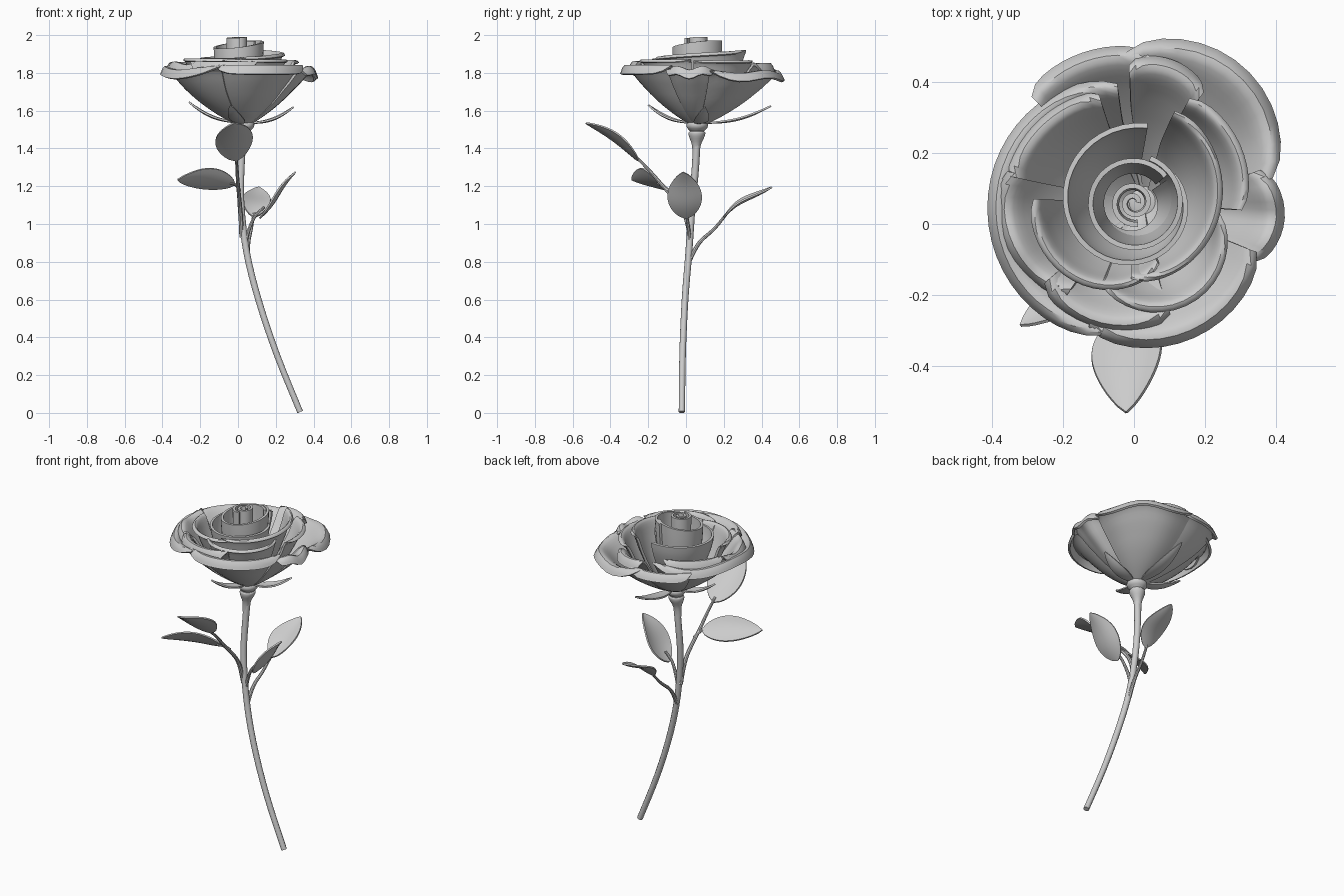
import bpy, bmesh, math
from mathutils import Vector

if "Cube" in bpy.data.objects:
    bpy.data.objects.remove(bpy.data.objects["Cube"])

clay = bpy.data.materials.new("light_grey")
clay.use_nodes = True
GREY = (0.6, 0.6, 0.6, 1)
clay.diffuse_color = GREY
clay.node_tree.nodes["Principled BSDF"].inputs["Base Color"].default_value = GREY

BASE = Vector((0.03, 0.06, 1.53))    # where the petals meet the stem
HEART = Vector((0.0, 0.06, 1.53))    # middle of the open bloom


def finish(ob, thickness=0.0, angle=40):
    """Colour, thicken and smooth one part."""
    ob.data.materials.append(clay)
    bpy.ops.object.select_all(action='DESELECT')
    ob.select_set(True)
    bpy.context.view_layer.objects.active = ob
    if thickness:
        mod = ob.modifiers.new("thickness", 'SOLIDIFY')
        mod.thickness = thickness
        mod.offset = 0
        bpy.ops.object.modifier_apply(modifier=mod.name)
    bpy.ops.object.shade_smooth_by_angle(angle=math.radians(angle))
    return ob


def sheet(name, nu, nv, point, thickness):
    """Curved sheet from point(u, v), with u and v running 0 to 1."""
    bm = bmesh.new()
    rows = [[bm.verts.new(point(i / nu, j / nv)) for j in range(nv + 1)]
            for i in range(nu + 1)]
    for i in range(nu):
        for j in range(nv):
            bm.faces.new((rows[i][j], rows[i + 1][j], rows[i + 1][j + 1], rows[i][j + 1]))
    bmesh.ops.remove_doubles(bm, verts=bm.verts, dist=0.0004)
    bmesh.ops.recalc_face_normals(bm, faces=bm.faces)
    me = bpy.data.meshes.new(name)
    bm.to_mesh(me)
    bm.free()
    ob = bpy.data.objects.new(name, me)
    bpy.context.collection.objects.link(ob)
    return finish(ob, thickness)


def sample(pts, t):
    """Smooth interpolation along a list of points."""
    n = len(pts) - 1
    i = min(int(t * n), n - 1)
    f = t * n - i
    p = [Vector(pts[max(0, min(n, k))]) for k in (i - 1, i, i + 1, i + 2)]
    return 0.5 * (2 * p[1] + (p[2] - p[0]) * f + (2 * p[0] - 5 * p[1] + 4 * p[2] - p[3]) * f ** 2
                  + (3 * p[1] - p[0] - 3 * p[2] + p[3]) * f ** 3)


def tube(name, pts, radii, sides=12, steps=24):
    """Capped round tube through points, with the radius eased along its length."""
    cu = bpy.data.curves.new(name, 'CURVE')
    cu.dimensions = '3D'
    cu.bevel_depth = 1
    cu.bevel_resolution = sides // 4
    cu.use_fill_caps = True
    sp = cu.splines.new('POLY')
    sp.points.add(steps)
    for k, p in enumerate(sp.points):
        t = k / steps
        p.co = (*sample(pts, t), 1)
        p.radius = radii[0] + (radii[1] - radii[0]) * t
    ob = bpy.data.objects.new(name, cu)
    bpy.context.collection.objects.link(ob)
    bpy.ops.object.select_all(action='DESELECT')
    ob.select_set(True)
    bpy.context.view_layer.objects.active = ob
    bpy.ops.object.convert(target='MESH')
    return finish(bpy.context.object)


# Petal profiles as (radius, height) fractions from base to rolled lip
OPEN = [(.08, 0), (.3, .19), (.53, .44), (.74, .73), (.87, .94), (.95, 1), (1, .86)]
CUP = [(.12, .02), (.42, .19), (.66, .45), (.83, .74), (.92, .94), (.97, 1), (1, .97)]


def petal(name, profile, start, end, r0, r1, top, bulge=0.0, wave=0.0, rise=0.0):
    def point(u, v):
        a = math.radians(start + (end - start) * u)
        edge = abs(2 * u - 1)
        q = sample(profile, v * (1 - 0.16 * edge ** 6))
        r = (r0 + (r1 - r0) * u + bulge * math.sin(math.pi * u)) * q.x
        z = (top + rise * u - BASE.z) * q.y + wave * q.x ** 3 * math.cos(4 * math.pi * u)
        c = BASE.lerp(HEART, min(1, q.x * 1.5))
        return c + Vector((r * math.cos(a), r * math.sin(a), z))
    sheet(name, max(12, int((end - start) / 6)), 18, point, 0.014)


# Outer ring of open petals
petal("outer_petal_left", OPEN, 98, 256, .35, .40, 1.82, .03, .012)
petal("outer_petal_front", OPEN, 250, 338, .385, .385, 1.835, .025)
petal("outer_petal_right", OPEN, 334, 374, .39, .38, 1.82, .035, -.012)
petal("outer_petal_back", OPEN, 10, 93, .41, .44, 1.80, .06, .01)
petal("outer_petal_back_left", OPEN, 84, 134, .43, .43, 1.81, .01)

# Middle ring of half-open petals
petal("middle_petal_front_left", OPEN, 222, 288, .35, .34, 1.855, .02)
petal("middle_petal_left", OPEN, 166, 234, .38, .33, 1.845, .02, .01)
petal("middle_petal_back_left", OPEN, 108, 168, .33, .37, 1.85)
petal("middle_petal_back", OPEN, 58, 92, .38, .40, 1.845, .02)
petal("middle_petal_right", CUP, -4, 62, .31, .34, 1.86, .01)
petal("middle_petal_front", CUP, 248, 352, .25, .25, 1.865, .07)

# Inner cups around the heart
petal("inner_petal_left", CUP, 178, 292, .29, .19, 1.87, .03)
petal("inner_petal_right", CUP, -92, 66, .22, .29, 1.875, -.02, rise=.04)


def coil(name, start, turn, r0, r1, top, tilt, flare):
    """Upright spiral petal with a slanted rim and slightly flared wall."""
    def point(u, v):
        a = math.radians(start + turn * u)
        r = (r0 + (r1 - r0) * u) * (1 - flare * (1 - v) ** 1.5)
        x, y = r * math.cos(a), r * math.sin(a)
        z = 1.62 + (top + tilt * (x + y) - 1.62) * v
        return HEART + Vector((x, y, z - HEART.z))
    sheet(name, max(16, int(turn / 9)), 8, point, 0.014)


coil("heart_wrap_outer", 80, 315, .22, .135, 1.885, .03, .5)
coil("heart_wrap_middle", 40, 390, .116, .133, 1.95, .12, .25)
coil("heart_bud", 0, 640, .012, .062, 1.988, .05, .1)

# Stem and the swollen hip under the bloom
tube("stem", [(.329, -.022, .005), (.205, -.018, .31), (.108, -.005, .6), (.046, .015, .85),
              (.016, .032, 1.1), (.016, .05, 1.3), (.03, .06, 1.5)], (.0165, .02))
HIP = [(.018, 1.36), (.024, 1.42), (.042, 1.465), (.044, 1.485), (.038, 1.492),
       (.054, 1.51), (.056, 1.53), (.04, 1.55), (.001, 1.555)]


def hip_point(u, v):
    r, z = sample(HIP, v)
    a = math.tau * u
    drift = 0.09 * (z - 1.53)
    return Vector((BASE.x + drift + r * math.cos(a), BASE.y + drift * .5 + r * math.sin(a), z))


sheet("hip", 24, 24, hip_point, 0)


def leaf(name, base, tip, across, width, bow, sway=0.0, thickness=.009):
    """Pointed oval blade, lightly folded, arched and swayed along its length."""
    base, tip = Vector(base), Vector(tip)
    along = (tip - base).normalized()
    side = Vector(across)
    side = (side - along * side.dot(along)).normalized()
    up = along.cross(side)
    up = up if up.z > 0 else -up

    def point(u, v):
        half = width / 2 * math.sin(math.pi * u ** .85) ** .75 if 0 < u < 1 else .0015
        s = 2 * v - 1
        lift = (bow + .1 * width * s * s) * math.sin(math.pi * u) + sway * math.sin(math.tau * u)
        return base.lerp(tip, u) + side * half * s + up * lift
    sheet(name, 18, 6, point, thickness)


# Leaf stalks and leaves
tube("front_stalk", [(.02, .025, .93), (.012, -.02, 1.08), (0, -.13, 1.21), (-.005, -.2, 1.29),
                     (-.01, -.27, 1.36)], (.013, .007), 8)
leaf("front_leaf", (-.01, -.25, 1.335), (-.022, -.53, 1.535), (1, 0, .25), .2, .012)
tube("side_stalk", [(.008, -.09, 1.175), (-.01, -.125, 1.205), (-.04, -.15, 1.215)], (.009, .007), 8, 8)
leaf("side_leaf", (-.015, -.13, 1.21), (-.32, -.285, 1.235), (.35, -.6, .65), .155, .012)
tube("left_stalk", [(.035, .02, .88), (.055, .015, .96), (.09, .005, 1.04), (.14, 0, 1.09)],
     (.011, .007), 8)
leaf("left_leaf", (.115, 0, 1.03), (.305, -.015, 1.275), (0, 1, 0), .18, -.005, -.006)
tube("back_stalk", [(.05, .015, .8), (.055, .07, .9), (.07, .15, .975), (.085, .22, 1.06)],
     (.012, .007), 8)
leaf("back_leaf", (.085, .2, 1.035), (.11, .455, 1.195), (1, 0, -.08), .15, .012, .006)

# Sepals: two hang free, two hug the bloom
for name, tip in (("sepal_left", (.295, .1, 1.62)), ("sepal_back", (.03, .45, 1.625)),
                  ("sepal_right", (-.26, .09, 1.645)), ("sepal_front", (-.04, -.2, 1.63))):
    out = Vector(tip) - BASE
    leaf(name, BASE + out * .1 - Vector((0, 0, .005)), tip, (-out.y, out.x, 0), .075, -.028)
